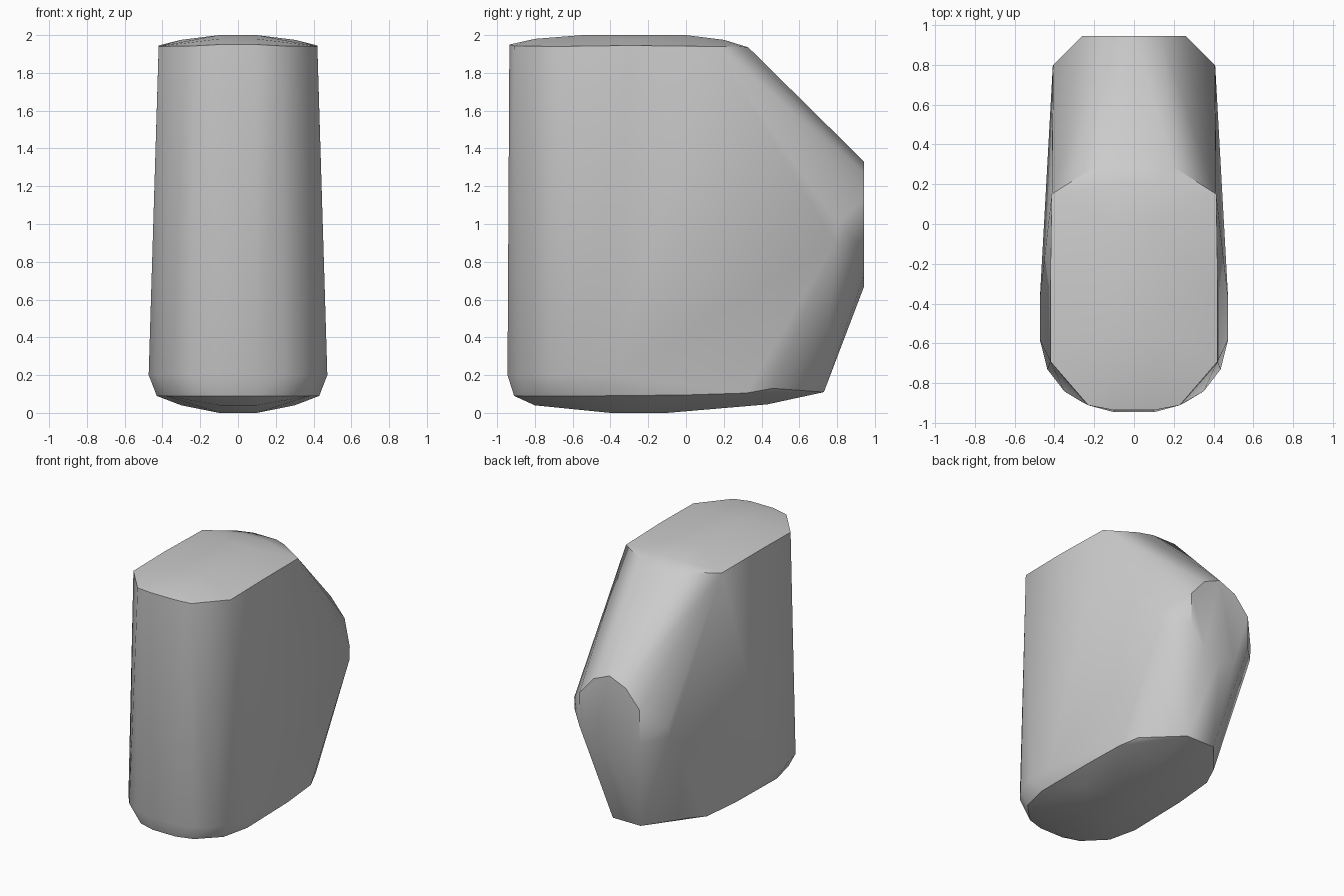
import bpy, bmesh

cube = bpy.data.objects.get("Cube")
if cube:
    bpy.data.objects.remove(cube)

mat = bpy.data.materials.new("plain grey")
mat.use_nodes = True
grey = (0.6, 0.6, 0.6, 1)
mat.diffuse_color = grey
mat.node_tree.nodes["Principled BSDF"].inputs["Base Color"].default_value = grey

# Half profiles (x, y, z), mirrored across x
top_rim = [(.1, -.935, 1.95), (.23, -.91, 1.943), (.42, -.69, 1.94),
           (.42, -.3, 1.945), (.413, .15, 1.94), (.2, .285, 1.94), (.1, .33, 1.935)]
top_dome = [(.1, -.55, 2), (.1, 0, 2), (.1, -.8, 1.98), (.1, .2, 1.975), (.3, -.3, 1.975)]
shoulder = [(.1, -.945, .2), (.25, -.9, .2), (.35, -.84, .2), (.435, -.73, .2),
            (.473, -.58, .2), (.473, -.38, .2)]
base_rim = [(.1, -.91, .09), (.23, -.87, .09), (.38, -.72, .09), (.43, -.5, .09),
            (.425, 0, .095), (.405, .32, .105), (.35, .46, .13), (.12, .73, .11)]
base_dome = [(.1, -.4, 0), (.1, -.1, 0), (.1, -.8, .04), (.1, .43, .045), (.3, -.2, .04)]
back_pad = [(0, .943, 1.33), (.14, .943, 1.27), (.26, .943, 1.13), (.26, .943, .87),
            (.14, .943, .73), (0, .943, .67)]
back_side = [(.408, .79, .9), (.405, .8, 1.0)]

# Wrap one tight skin around all the profiles
bm = bmesh.new()
for profile in (top_rim, top_dome, shoulder, base_rim, base_dome, back_pad, back_side):
    for x, y, z in profile:
        for side in ((1, -1) if x else (1,)):
            bm.verts.new((x * side, y, z))
hull = bmesh.ops.convex_hull(bm, input=bm.verts)
loose = {v for v in hull["geom_interior"] + hull["geom_unused"]
         if isinstance(v, bmesh.types.BMVert)}
bmesh.ops.delete(bm, geom=list(loose), context="VERTS")
bmesh.ops.dissolve_limit(bm, angle_limit=.01, verts=bm.verts, edges=bm.edges)
bmesh.ops.recalc_face_normals(bm, faces=bm.faces)

mesh = bpy.data.meshes.new("rounded_block")
bm.to_mesh(mesh)
bm.free()
mesh.materials.append(mat)
block = bpy.data.objects.new("rounded_block", mesh)
bpy.context.collection.objects.link(block)
bpy.context.view_layer.objects.active = block
block.select_set(True)
bpy.ops.object.shade_smooth_by_angle(angle=.62)
